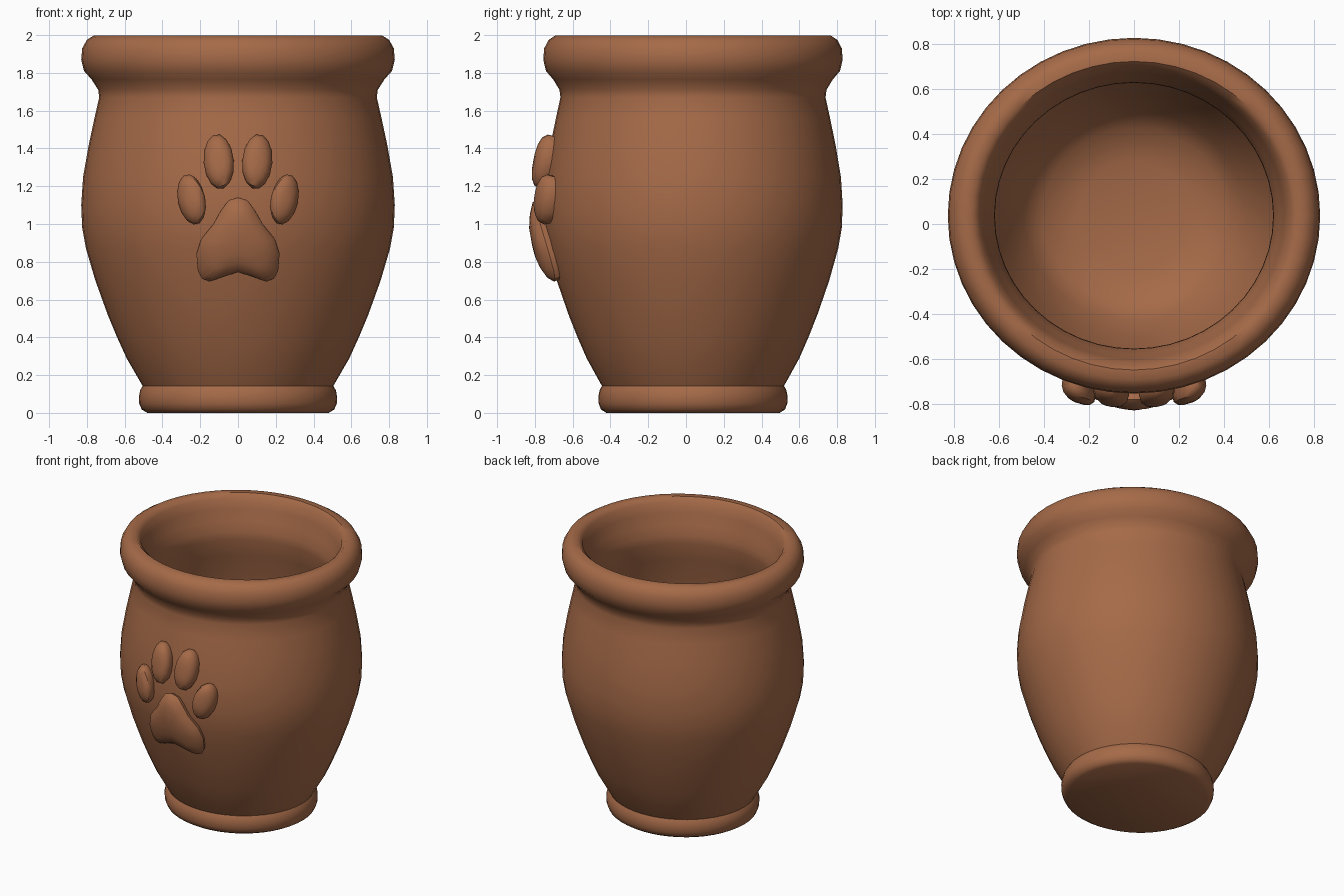
import bpy, bmesh, math

if "Cube" in bpy.data.objects:
    bpy.data.objects.remove(bpy.data.objects["Cube"])

CY, SY = 0.037, 0.955   # pot axis in y and slight front-back squash
SEG = 48

clay = bpy.data.materials.new("terracotta brown")
clay.diffuse_color = (0.38, 0.145, 0.065, 1)
clay.use_nodes = True
clay.node_tree.nodes["Principled BSDF"].inputs["Base Color"].default_value = clay.diffuse_color

# outer wall (radius, height), bottom to neck
WALL = [(0.49, 0.12), (0.515, 0.16), (0.59, 0.29), (0.64, 0.40), (0.69, 0.52),
        (0.755, 0.70), (0.805, 0.87), (0.825, 0.98), (0.83, 1.10), (0.82, 1.25),
        (0.79, 1.42), (0.76, 1.56), (0.735, 1.67)]
# rolled rim, outside to inside
RIM = [(0.74, 1.71), (0.775, 1.765), (0.815, 1.81), (0.83, 1.87), (0.825, 1.93),
       (0.80, 1.975), (0.765, 1.997), (0.72, 1.998), (0.69, 1.97), (0.67, 1.90),
       (0.645, 1.82), (0.622, 1.75), (0.62, 1.69)]
# hollow inside, neck to floor
INSIDE = [(0.65, 1.56), (0.69, 1.40), (0.72, 1.22), (0.725, 1.08), (0.70, 0.87),
          (0.65, 0.68), (0.57, 0.47), (0.49, 0.31), (0.41, 0.22), (0.25, 0.18), (0, 0.17)]
FOOT = [(0, 0), (0.48, 0), (0.51, 0.018), (0.523, 0.05), (0.525, 0.085),
        (0.518, 0.12), (0.505, 0.142), (0.48, 0.145), (0, 0.145)]


def finish(bm, name, angle):
    bmesh.ops.remove_doubles(bm, verts=bm.verts, dist=1e-5)
    bmesh.ops.recalc_face_normals(bm, faces=bm.faces)
    me = bpy.data.meshes.new(name)
    bm.to_mesh(me)
    bm.free()
    me.materials.append(clay)
    ob = bpy.data.objects.new(name, me)
    bpy.context.collection.objects.link(ob)
    bpy.ops.object.select_all(action='DESELECT')
    ob.select_set(True)
    bpy.context.view_layer.objects.active = ob
    bpy.ops.object.shade_smooth_by_angle(angle=math.radians(angle))
    return ob


def skin(bm, rings):
    """Join successive closed rings of points with quads."""
    vs = [[bm.verts.new(p) for p in r] for r in rings]
    for a, b in zip(vs, vs[1:]):
        n = len(a)
        for i in range(n):
            j = (i + 1) % n
            bm.faces.new((a[i], a[j], b[j], b[i]))


def lathe(name, profile):
    bm = bmesh.new()
    turn = [2 * math.pi * i / SEG for i in range(SEG)]
    skin(bm, [[(r * math.cos(t), CY + SY * r * math.sin(t), z) for t in turn]
              for r, z in profile])
    # collapse the degenerate rings on the axis
    bmesh.ops.dissolve_degenerate(bm, dist=1e-5, edges=bm.edges)
    return finish(bm, name, 45)


def wall_y(x, z):
    """y of the front of the wall at x, z."""
    for (r0, z0), (r1, z1) in zip(WALL, WALL[1:]):
        if z0 <= z <= z1:
            r = r0 + (r1 - r0) * (z - z0) / (z1 - z0)
            return CY - SY * math.sqrt(r * r - x * x)


def relief(name, outline, cx, cz):
    """Raised rounded pad that follows the wall."""
    bm = bmesh.new()
    rings = []
    for scale, lift in ((0.9, -0.03), (0.95, 0.0), (1.0, 0.03), (0.9, 0.057),
                        (0.65, 0.073), (0.35, 0.08), (0, 0.08)):
        pts = [(cx + (x - cx) * scale, cz + (z - cz) * scale) for x, z in outline]
        rings.append([(x, wall_y(x, z) - lift, z) for x, z in pts])
    skin(bm, rings)
    bmesh.ops.dissolve_degenerate(bm, dist=1e-5, edges=bm.edges)
    return finish(bm, name, 40)


def toe(name, cx, cz, w, h, tilt):
    c, s = math.cos(tilt), math.sin(tilt)
    pts = []
    for i in range(14):
        a = 2 * math.pi * i / 14
        u, v = w * math.cos(a), h * math.sin(a)
        pts.append((cx + u * c + v * s, cz - u * s + v * c))
    relief(name, pts, cx, cz)


# pot
lathe("pot_body", WALL + RIM + INSIDE)
lathe("foot_ring", FOOT)

# paw print
half = [(0.05, 1.125), (0.09, 1.07), (0.13, 1.0), (0.195, 0.92), (0.22, 0.84),
        (0.212, 0.75), (0.19, 0.71), (0.15, 0.695), (0.08, 0.72)]
pad = [(0, 1.14)] + half + [(0, 0.745)] + [(-x, z) for x, z in reversed(half)]
relief("paw_pad", pad, 0, 0.89)
for side, s in (("left", -1), ("right", 1)):
    toe("inner_toe_" + side, s * 0.102, 1.33, 0.08, 0.146, s * 0.08)
    toe("outer_toe_" + side, s * 0.246, 1.13, 0.073, 0.135, s * 0.2)
